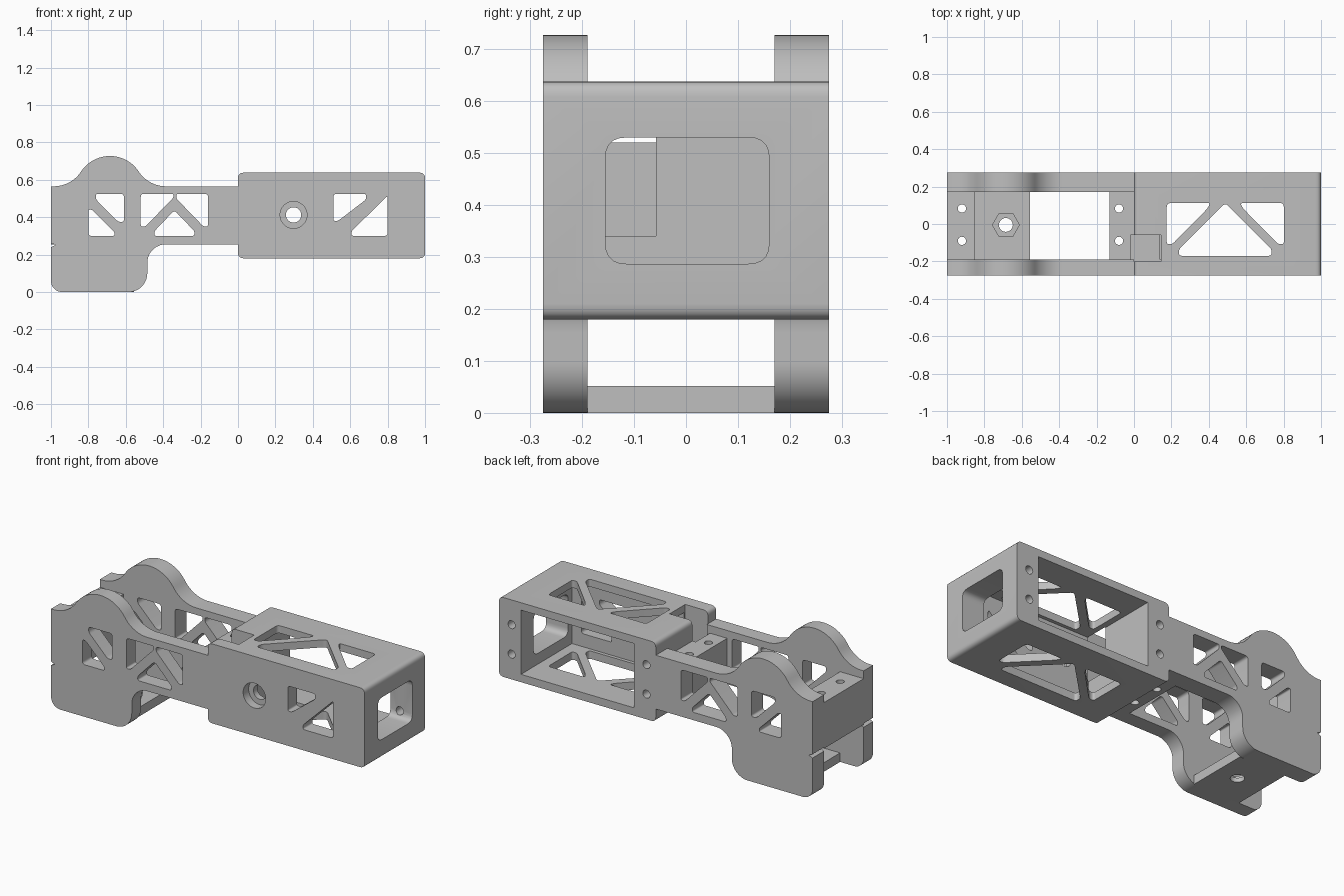
import bpy
import bmesh
from math import cos, sin, pi, radians, atan2
from mathutils import Vector

old = bpy.data.objects.get("Cube")
if old:
    bpy.data.objects.remove(old)

grey = bpy.data.materials.new("matte grey")
grey.use_nodes = True
GREY = (0.52, 0.52, 0.52, 1)
grey.diffuse_color = GREY
grey.node_tree.nodes["Principled BSDF"].inputs["Base Color"].default_value = GREY


def arc(cx, cz, r, start, end, n=12):
    angles = [radians(start + (end - start) * i / n) for i in range(n + 1)]
    return [(cx + r * cos(a), cz + r * sin(a)) for a in angles]


def rounded(pts, r, n=5):
    """Fillet every corner of a polygon with quadratic curves."""
    out = []
    for i, p in enumerate(pts):
        p = Vector(p)
        a, b = Vector(pts[i - 1]) - p, Vector(pts[(i + 1) % len(pts)]) - p
        reach = min(r, a.length * 0.45, b.length * 0.45)
        s, e = p + a.normalized() * reach, p + b.normalized() * reach
        for k in range(n + 1):
            t = k / n
            out.append(tuple(s * (1 - t) ** 2 + p * 2 * t * (1 - t) + e * t * t))
    return out


def rect(u0, v0, u1, v1):
    return [(u0, v0), (u1, v0), (u1, v1), (u0, v1)]


def prism(name, pts, axis, lo, hi):
    """Extrude a 2D outline along an axis."""
    place = {"x": lambda u, v, d: (d, u, v),
             "y": lambda u, v, d: (u, d, v),
             "z": lambda u, v, d: (u, v, d)}[axis]
    bm = bmesh.new()
    face = bm.faces.new([bm.verts.new(place(u, v, lo)) for u, v in pts])
    ext = bmesh.ops.extrude_face_region(bm, geom=[face])
    moved = [g for g in ext["geom"] if isinstance(g, bmesh.types.BMVert)]
    bmesh.ops.translate(bm, verts=moved, vec=place(0, 0, hi - lo))
    bmesh.ops.recalc_face_normals(bm, faces=bm.faces)
    mesh = bpy.data.meshes.new(name)
    bm.to_mesh(mesh)
    bm.free()
    mesh.materials.append(grey)
    obj = bpy.data.objects.new(name, mesh)
    bpy.context.collection.objects.link(obj)
    return obj


def select(obj):
    bpy.ops.object.select_all(action="DESELECT")
    obj.select_set(True)
    bpy.context.view_layer.objects.active = obj


def cut(obj, pts, axis, lo, hi):
    cutter = prism("cutter", pts, axis, lo, hi)
    cutter.hide_render = True
    select(obj)
    mod = obj.modifiers.new("cut", "BOOLEAN")
    mod.operation = "DIFFERENCE"
    mod.solver = "EXACT"
    mod.object = cutter
    bpy.ops.object.modifier_apply(modifier=mod.name)
    bpy.data.objects.remove(cutter)


def circle(u, v, r, n=24):
    return arc(u, v, r, 0, 360 * (n - 1) / n, n - 1)


# Side plates: humped outline with a rounded foot
hump = (-0.685, 0.542)
tilt = 33.3
outline = (
    [(-1, 0.565)]
    + arc(-0.985, 0.739, 0.174, -90, -tilt)
    + arc(*hump, 0.185, 180 - tilt, tilt, 20)[1:]
    + arc(-0.385, 0.739, 0.174, 180 + tilt, 270)[1:]
    + [(0, 0.565), (0, 0.255)]
    + arc(-0.385, 0.155, 0.1, 90, 180)
    + arc(-0.585, 0.1, 0.1, 0, -90)
    + arc(-0.94, 0.06, 0.06, -90, -180)
    + [(-1, 0.24), (-0.975, 0.251), (-1, 0.262)]
)
plate_windows = [
    [(-0.76, 0.525), (-0.61, 0.525), (-0.61, 0.375), (-0.64, 0.375), (-0.76, 0.495)],
    [(-0.8, 0.44), (-0.78, 0.44), (-0.66, 0.32), (-0.66, 0.3), (-0.8, 0.3)],
    [(-0.52, 0.525), (-0.345, 0.525), (-0.345, 0.505), (-0.495, 0.35), (-0.52, 0.35)],
    [(-0.34, 0.437), (-0.447, 0.325), (-0.447, 0.3), (-0.233, 0.3), (-0.233, 0.325)],
    [(-0.33, 0.525), (-0.16, 0.525), (-0.16, 0.35), (-0.185, 0.35), (-0.33, 0.5)],
]
parts = []
for name, lo, hi in (("front_side_plate", -0.275, -0.19), ("back_side_plate", 0.17, 0.275)):
    plate = prism(name, outline, "y", lo, hi)
    for window in plate_windows:
        cut(plate, rounded(window, 0.018), "y", -0.4, 0.4)
    parts.append(plate)

# Cross blocks joining the plates, each with two bolt holes
end_block = prism("end_cross_block", rect(-1, 0.255, -0.85, 0.52), "y", -0.19, 0.17)
link_block = prism("link_cross_block", rect(-0.13, 0.255, 0, 0.52), "y", -0.19, 0.17)
for block, x in ((end_block, -0.92), (link_block, -0.08)):
    for y in (-0.09, 0.083):
        cut(block, circle(x, y, 0.022), "z", 0.1, 0.7)
    parts.append(block)

# Floor plate with a hexagonal nut pocket
floor_plate = prism("floor_plate", rect(-0.85, -0.19, -0.555, 0.17), "z", 0, 0.052)
cut(floor_plate, circle(-0.685, -0.005, 0.072, 6), "z", 0.025, 0.1)
cut(floor_plate, circle(-0.685, -0.005, 0.037), "z", -0.1, 0.1)
parts.append(floor_plate)

# Box housing, hollow and open at the back
box = prism("box_housing", rounded(rect(0, 0.18, 1, 0.638), 0.03), "y", -0.275, 0.275)
cut(box, rect(0.14, 0.225, 0.86, 0.595), "y", -0.19, 0.4)
cut(box, rounded(rect(-0.155, 0.287, 0.16, 0.53), 0.04), "x", 0.8, 1.1)

# Truss windows through the top and bottom walls
mid = 0.488
corner = [(0.175, 0.112), (0.41, 0.112), (0.39, 0.08), (0.205, -0.108), (0.175, -0.108)]
truss = [corner, [(2 * mid - x, y) for x, y in corner],
         [(mid, 0.113), (0.24, -0.135), (0.24, -0.17), (0.736, -0.17), (0.736, -0.135)]]
for window in truss:
    cut(box, rounded(window, 0.022), "z", 0.1, 0.8)

# Front wall windows and counterbored hole
for window in (
    [(0.51, 0.525), (0.685, 0.525), (0.685, 0.495), (0.535, 0.38), (0.51, 0.38)],
    [(0.8, 0.515), (0.8, 0.3), (0.607, 0.3), (0.607, 0.325), (0.775, 0.49)],
):
    cut(box, rounded(window, 0.018), "y", -0.4, -0.1)
cut(box, circle(0.297, 0.412, 0.072, 32), "y", -0.4, -0.225)
cut(box, circle(0.297, 0.412, 0.041), "y", -0.4, -0.1)

# Bolt holes in the back rim
for x in (0.06, 0.92):
    for z in (0.325, 0.495):
        cut(box, circle(x, z, 0.023), "y", 0.12, 0.4)

# Cable notch shared by the box and the link block
for obj in (box, link_block):
    cut(obj, rect(-0.02, -0.19 if obj is link_block else -0.2, 0.145, -0.058), "z", 0.34, 0.8)
parts.append(box)

for obj in parts:
    select(obj)
    bpy.ops.object.shade_smooth_by_angle(angle=radians(30))
